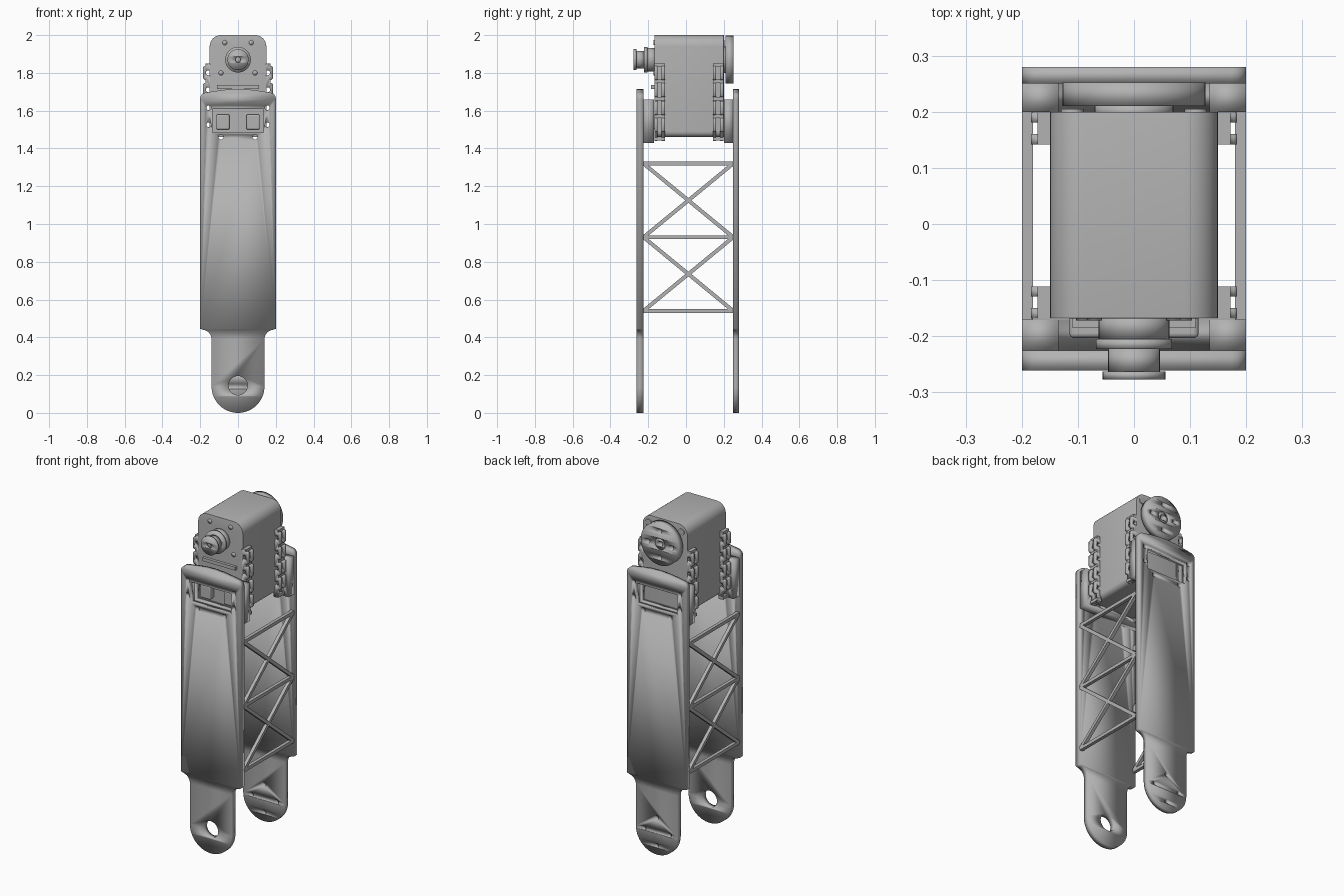
import bpy, math
from mathutils import Vector

if "Cube" in bpy.data.objects:
    bpy.data.objects.remove(bpy.data.objects["Cube"], do_unlink=True)

GREY = (0.45, 0.45, 0.45, 1)
grey = bpy.data.materials.new("plain grey")
grey.use_nodes = True
grey.diffuse_color = GREY
grey.node_tree.nodes["Principled BSDF"].inputs["Base Color"].default_value = GREY


def finish(ob, name, smooth=True):
    ob.name = name
    ob.data.materials.clear()
    ob.data.materials.append(grey)
    bpy.ops.object.select_all(action="DESELECT")
    ob.select_set(True)
    bpy.context.view_layer.objects.active = ob
    if smooth:
        bpy.ops.object.shade_smooth_by_angle(angle=math.radians(30))
    else:
        bpy.ops.object.shade_flat()
    return ob


def box(name, x, y, z, bevel=0):
    """Box between the given (low, high) limits."""
    bpy.ops.mesh.primitive_cube_add(size=1, location=[sum(r) / 2 for r in (x, y, z)])
    ob = bpy.context.object
    ob.scale = [r[1] - r[0] for r in (x, y, z)]
    bpy.ops.object.transform_apply(location=False, rotation=False, scale=True)
    if bevel:
        mod = ob.modifiers.new("rounded edges", "BEVEL")
        mod.width, mod.segments = bevel, 4
    return finish(ob, name, bool(bevel))


def circle(x, z, r, n=24):
    return [(x + r * math.cos(math.tau * i / n), z + r * math.sin(math.tau * i / n)) for i in range(n)]


def rect(x0, x1, z0, z1):
    return [(x0, z0), (x1, z0), (x1, z1), (x0, z1)]


def arc(x, z, r, start, end, n=8):
    angles = [math.radians(start + (end - start) * i / n) for i in range(n + 1)]
    return [(x + r * math.cos(a), z + r * math.sin(a)) for a in angles]


def slab(name, loops, y0, y1, bevel=0):
    """Front-facing outline with holes, extruded from y0 to y1."""
    curve = bpy.data.curves.new(name, "CURVE")
    curve.dimensions, curve.fill_mode = "2D", "BOTH"
    curve.extrude = (y1 - y0) / 2
    for loop in loops:
        spline = curve.splines.new("POLY")
        spline.points.add(len(loop) - 1)
        for point, (x, z) in zip(spline.points, loop):
            point.co = (x, z, 0, 1)
        spline.use_cyclic_u = True
    ob = bpy.data.objects.new(name, curve)
    bpy.context.collection.objects.link(ob)
    ob.location.y = (y0 + y1) / 2
    ob.rotation_euler.x = math.pi / 2
    bpy.ops.object.select_all(action="DESELECT")
    ob.select_set(True)
    bpy.context.view_layer.objects.active = ob
    bpy.ops.object.convert(target="MESH")
    ob = bpy.context.object
    weld = ob.modifiers.new("weld", "WELD")
    weld.merge_threshold = 0.0001
    if bevel:
        mod = ob.modifiers.new("rounded rim", "BEVEL")
        mod.width, mod.segments, mod.angle_limit = bevel, 4, math.radians(50)
    return finish(ob, name)


def bar(name, a, b, x, width):
    """Square truss bar joining two (y, z) points."""
    start, end = Vector((x, *a)), Vector((x, *b))
    run = end - start
    bpy.ops.mesh.primitive_cube_add(size=1, location=(start + end) / 2)
    ob = bpy.context.object
    ob.scale = (0.02, run.length, width)
    ob.rotation_euler.x = math.atan2(run.z, run.y)
    return finish(ob, name, False)


FRONT, BACK = -0.225, 0.25      # inner faces of the two plates
PIVOT, AXLE = 0.14, 1.87        # heights of lower pivot and motor axle

# Side plates: rounded lower tab, filleted shoulders, arched top
right_half = (arc(0, PIVOT, 0.14, -90, 0, 16) + arc(0.19, 0.39, 0.05, 180, 100, 6)
              + [(0.2, 0.445), (0.2, 1.66)] + arc(0.17, 1.665, 0.03, 0, 80, 4)
              + [(0.12, 1.704), (0.06, 1.712), (0, 1.715)])
outline = right_half + [(-x, z) for x, z in reversed(right_half[1:-1])]
window = rect(-0.135, 0.135, 1.485, 1.61)
bolts = [(s * x, z) for s in (-1, 1) for x, z in ((0.155, 1.615), (0.155, 1.525), (0.09, 1.46))]
bolt_holes = [circle(x, z, 0.013, 12) for x, z in bolts]
horn_holes = [circle(0.085 * math.cos(a), PIVOT + 0.085 * math.sin(a), 0.013, 12)
              for a in (0, math.pi / 2, math.pi, math.pi * 1.5)]
slab("front_plate", [outline, window, circle(0, 0.145, 0.05, 32)] + bolt_holes, FRONT - 0.036, FRONT)
slab("back_plate", [outline, window] + horn_holes + bolt_holes, BACK, BACK + 0.03)

# U-shaped mounting pads inside each plate
pad = [(-0.2, 1.43), (0.2, 1.43), (0.2, 1.66), (0.135, 1.66), (0.135, 1.485),
       (-0.135, 1.485), (-0.135, 1.66), (-0.2, 1.66)]
slab("front_pad", [pad] + bolt_holes, FRONT, -0.17)
slab("back_pad", [pad] + bolt_holes, 0.2, BACK)

# Cross-braced trusses on both sides
levels = (0.54, 0.93, 1.32)
for side, x in (("left", 0.19), ("right", -0.19)):
    for z in levels:
        bar(side + "_crossbar", (FRONT, z), (BACK, z), x, 0.02)
    for low, high in zip(levels, levels[1:]):
        bar(side + "_brace", (FRONT, low), (BACK, high), x, 0.02)
        bar(side + "_brace", (FRONT, high), (BACK, low), x, 0.02)

# Motor housing: rounded front outline with softened ends
half = arc(0.12, 1.49, 0.03, -90, 0) + arc(0.09, 1.94, 0.06, 0, 90)
body = half + [(-x, z) for x, z in reversed(half)]
slab("motor_body", [body], -0.168, 0.2, 0.025)

# Toothed mounting flanges: two drilled layers joined by a web and ribs
rows = (1.525, 1.615, 1.71, 1.8)
for side, s in (("left", 1), ("right", -1)):
    teeth = [(0.14, 1.44), (0.165, 1.44)]
    for z in rows:
        teeth += [(0.165, z - 0.037), (0.178, z - 0.037), (0.184, z - 0.03),
                  (0.184, z + 0.03), (0.178, z + 0.037), (0.165, z + 0.037)]
    teeth += [(0.165, 1.85), (0.14, 1.85)]
    loops = [[(s * x, z) for x, z in teeth]] + [circle(s * 0.157, z, 0.013, 12) for z in rows]
    for end, y in (("front", -0.168), ("back", 0.142)):
        slab(f"{side}_{end}_flange", loops, y, y + 0.018)
        slab(f"{side}_{end}_flange", loops, y + 0.039, y + 0.057)
        for z in (1.45, 1.57, 1.6625, 1.755, 1.842):
            xs = sorted((s * 0.14, s * 0.172))
            box(f"{side}_{end}_rib", xs, (y, y + 0.057), (z - 0.009, z + 0.009))

# Front idler shaft: stacked collars around the axle
collars = ((0.063, -0.16, -0.205), (0.068, -0.205, -0.223), (0.046, -0.223, -0.263), (0.056, -0.263, -0.277))
for r, back, front in collars:
    slab("idler_collar", [circle(0, AXLE, r, 40), circle(0, AXLE, 0.014)], front, back)
slab("idler_screw", [circle(0, AXLE, 0.03)], -0.268, -0.2)

# Connector ports and lip on the motor front
for s in (-1, 1):
    port = sorted((s * 0.045, s * 0.115))
    box("connector_port", port, (-0.203, -0.15), (1.5, 1.58), 0.008)
box("connector_lip", (-0.11, 0.11), (-0.185, -0.15), (1.715, 1.735))

# Back output horn with drilled face and hub
face_holes = [circle(0.08 * math.cos(a), AXLE + 0.08 * math.sin(a), 0.014, 16)
              for a in (0, math.pi / 2, math.pi, math.pi * 1.5)]
slab("output_horn", [circle(0, AXLE, 0.127, 64), circle(0, AXLE, 0.035)] + face_holes, 0.21, 0.252)
slab("horn_hub", [circle(0, AXLE, 0.035), circle(0, AXLE, 0.015)], 0.19, 0.245)
slab("horn_spacer", [circle(0, AXLE, 0.07, 32)], 0.19, 0.212)

# Case screws
for s in (-1, 1):
    slab("back_case_screw", [circle(s * 0.11, 1.955, 0.02, 16)], 0.17, 0.205, 0.005)
    for x, z in ((0.07, 1.96), (0.09, 1.8)):
        slab("front_case_screw", [circle(s * x, z, 0.013, 12)], -0.172, -0.15)
